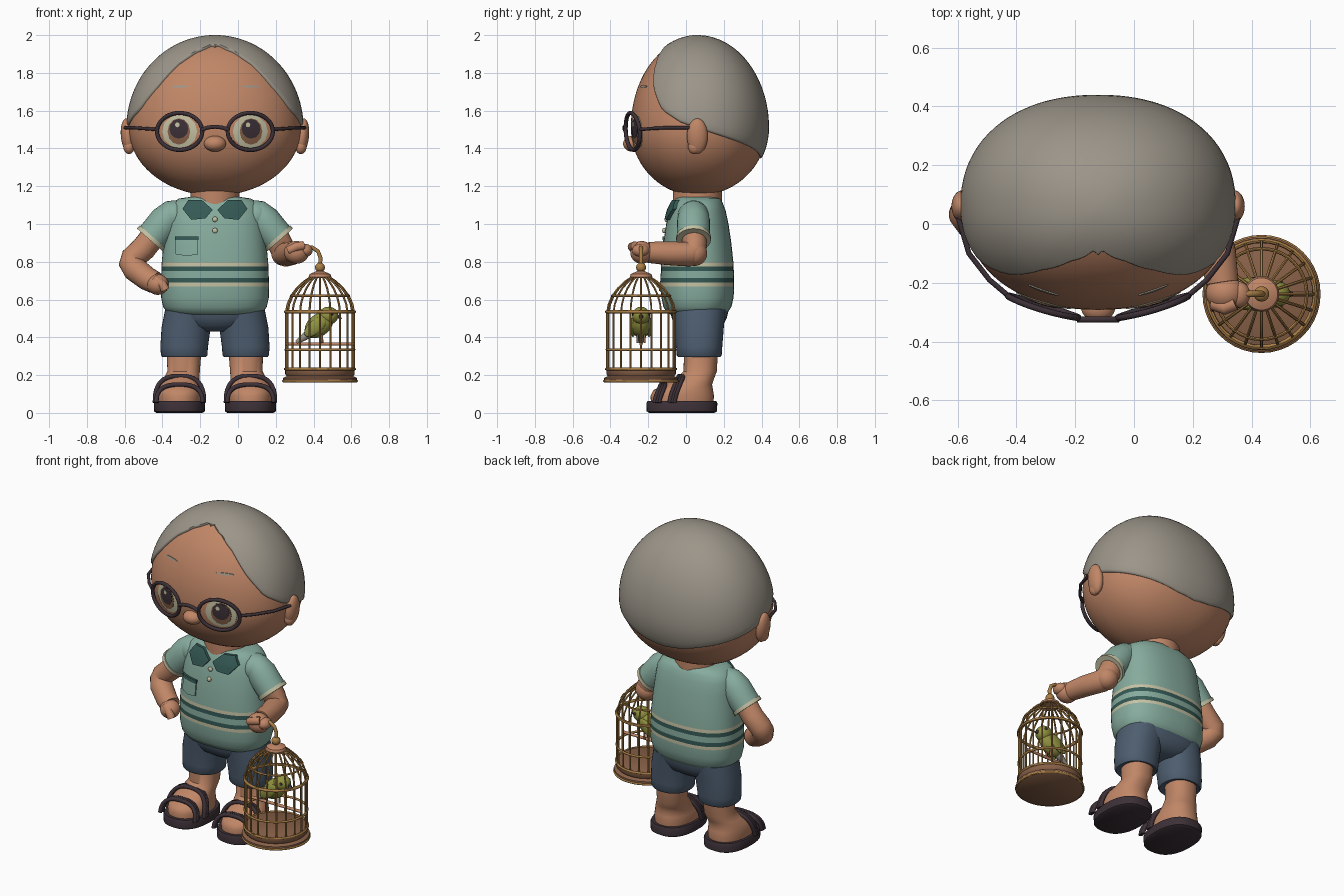
import bpy, bmesh, math
from math import sin, cos, pi, radians
from mathutils import Vector

if "Cube" in bpy.data.objects:
    bpy.data.objects.remove(bpy.data.objects["Cube"])

CX = -0.122  # body centre line


def material(name, *rgb):
    m = bpy.data.materials.new(name)
    m.use_nodes = True
    m.diffuse_color = (*rgb, 1)
    bsdf = m.node_tree.nodes["Principled BSDF"]
    bsdf.inputs["Base Color"].default_value = (*rgb, 1)
    bsdf.inputs["Roughness"].default_value = 0.8
    return m


skin = material("skin", .53, .24, .135)
grey = material("grey hair", .33, .30, .25)
green = material("shirt green", .24, .41, .34)
teal = material("dark teal", .035, .10, .09)
cream = material("cream", .56, .54, .37)
navy = material("shorts blue", .075, .11, .16)
dark = material("dark plum", .045, .03, .038)
brass = material("brass", .40, .21, .06)
brown = material("wood brown", .25, .12, .065)
olive = material("bird green", .28, .29, .05)


def finish(name, bm, *mats):
    bmesh.ops.recalc_face_normals(bm, faces=bm.faces)
    me = bpy.data.meshes.new(name)
    bm.to_mesh(me)
    bm.free()
    for m in mats:
        me.materials.append(m)
    ob = bpy.data.objects.new(name, me)
    bpy.context.collection.objects.link(ob)
    return ob


def skin_rings(bm, rings, rule=None):
    for i, (a, b) in enumerate(zip(rings, rings[1:])):
        for j in range(len(a)):
            k = (j + 1) % len(a)
            f = bm.faces.new((a[j], a[k], b[k], b[j]))
            f.material_index = rule(i) if rule else 0


def loft(name, rings, *mats, p=2.0, n=40, rule=None):
    """Stacked superellipse rings (z, cx, cy, hx, hy), capped."""
    bm, out = bmesh.new(), []
    for z, cx, cy, hx, hy in rings:
        row = []
        for j in range(n):
            c, s = cos(2 * pi * j / n), sin(2 * pi * j / n)
            row.append(bm.verts.new((cx + hx * math.copysign(abs(c) ** (2 / p), c),
                                     cy + hy * math.copysign(abs(s) ** (2 / p), s), z)))
        out.append(row)
    skin_rings(bm, out, rule)
    bm.faces.new(out[0])
    bm.faces.new(out[-1])
    return finish(name, bm, *mats)


def ball(name, c, r, mat, rot=(0, 0, 0)):
    bpy.ops.mesh.primitive_uv_sphere_add(segments=32, ring_count=20, location=c, rotation=rot)
    ob = bpy.context.object
    ob.name, ob.scale = name, r
    ob.data.materials.append(mat)
    return ob


def tube(name, paths, r, mat, radii=None, cyclic=False, res=3):
    """Sweep a round section along one or more paths."""
    cu = bpy.data.curves.new(name, "CURVE")
    cu.dimensions, cu.bevel_depth, cu.bevel_resolution, cu.use_fill_caps = "3D", r, res, True
    for path in paths:
        sp = cu.splines.new("POLY")
        sp.points.add(len(path) - 1)
        for i, q in enumerate(path):
            sp.points[i].co = (*q, 1)
            sp.points[i].radius = radii[i] if radii else 1
        sp.use_cyclic_u = cyclic
    tmp = bpy.data.objects.new(name + " path", cu)
    me = bpy.data.meshes.new_from_object(tmp)
    bpy.data.objects.remove(tmp)
    me.materials.clear()
    me.materials.append(mat)
    ob = bpy.data.objects.new(name, me)
    bpy.context.collection.objects.link(ob)
    return ob


def plate(name, outline, front, lift, mat):
    """Thin plate of a star-shaped (x, z) outline, laid on the surface front(x, z)."""
    pts = [Vector(a).lerp(Vector(b), t / 4) for a, b in zip(outline, outline[1:] + outline[:1]) for t in range(4)]
    mid = sum(pts, Vector((0, 0))) / len(pts)
    bm, rows = bmesh.new(), []
    for t, up in ((.02, lift), (.35, lift), (.7, lift), (1, lift), (1, -.004)):
        flat = [mid.lerp(q, t) for q in pts]
        rows.append([bm.verts.new((q.x, front(q.x, q.y) - up, q.y)) for q in flat])
    skin_rings(bm, rows)
    bm.faces.new(rows[0])
    return finish(name, bm, mat)


def oval(cx, cz, rx, rz, n=12):
    return [(cx + rx * cos(2 * pi * i / n), cz + rz * sin(2 * pi * i / n)) for i in range(n)]


def interp(table, v):
    for a, b in zip(table, table[1:]):
        if v <= b[0]:
            t = max(0, (v - a[0]) / (b[0] - a[0]))
            return [p + (q - p) * t for p, q in zip(a, b)]
    return table[-1]


# Head: squashed ellipsoid with separate front, back, upper and lower radii
HEAD, P = Vector((CX, .06, 1.51)), 2.2


def head_point(az, el, scale=1):
    d = Vector((cos(el) * sin(az), -cos(el) * cos(az), sin(el)))
    b, c = (.352 if d.y < 0 else .37), (.478 if d.z > 0 else .36)
    flat = (abs(d.x / .457) ** P + abs(d.y / b) ** P) ** (2 / P)
    return HEAD + d * scale * (flat + (d.z / c) ** 2) ** -.5


def face(x, z):
    c = .478 if z > 1.51 else .36
    w = max(0, 1 - ((z - 1.51) / c) ** 2) ** (P / 2) - abs((x - CX) / .457) ** P
    return .06 - .352 * max(0, w) ** (1 / P)


def dome(name, steps, edge, mat):
    """Surface from the crown down to an edge elevation; steps are (fraction, scale)."""
    bm = bmesh.new()
    rows = []
    for t, s in steps:
        rows.append([bm.verts.new(head_point(a, pi / 2 + (edge(a) - pi / 2) * t, s))
                     for a in (2 * pi * j / 96 for j in range(96))])
    skin_rings(bm, rows)
    bm.faces.new(rows[0])
    bm.faces.new(rows[-1])
    return finish(name, bm, mat)


dome("head", [(.005 + .99 * i / 40, 1) for i in range(41)], lambda a: -pi / 2, skin)

# Hair: hairline elevation by angle from the front, in degrees
HAIRLINE = [(0, 69), (6, 71), (28, 62), (42, 49), (53, 29), (65, 12), (79, 3.5),
            (95, -2), (135, -14.5), (160, -23), (180, -26)]


def hairline(a):
    a = math.degrees(a)
    return radians(interp(HAIRLINE, min(a, 360 - a))[1])


dome("hair", [(.005 + .975 * i / 24, 1.026) for i in range(25)] + [(.993, 1.02), (1, 1.008), (1, .97)],
     hairline, grey)

# Face
ball("nose", (CX, -.283, 1.425), (.058, .05, .042), skin)
for s, side in ((-1, "right"), (1, "left")):
    ex, ez = CX + s * .187, 1.49
    plate(side + "_eye_white", oval(ex, ez, .093, .09), face, .003, cream)
    plate(side + "_iris", oval(ex + s * .004, ez, .06, .07), face, .006, brown)
    plate(side + "_pupil", oval(ex + s * .004, ez + .014, .05, .052), face, .008, dark)
    plate(side + "_eye_glint", oval(ex - .012, ez + .035, .012, .013), face, .0095, cream)
    plate(side + "_eyebrow", oval(ex, 1.728, .05, .006), face, .004, grey)
    ball(side + "_ear", (CX + s * .462, .06, 1.465), (.036, .055, .094), skin, (0, s * .1, 0))
    ball(side + "_ear_lobe", (CX + s * .455, .045, 1.41), (.03, .035, .04), skin)
    rim = [(x, face(x, z) - .03, z) for x, z in oval(ex, ez, .12, .098, 40)]
    tube(side + "_glasses_rim", [rim], .011, dark, cyclic=True)
    tube(side + "_glasses_arm", [[(CX + s * x, y, z) for x, y, z in
         ((.305, -.245, 1.5), (.37, -.19, 1.505), (.44, -.1, 1.51), (.478, .03, 1.51))]], .009, dark)
tube("glasses_bridge", [[(CX + .07 * t, -.325, 1.515 - .015 * t * t) for t in (-1, -.5, 0, .5, 1)]], .011, dark)

# Neck and shirt
loft("neck", [(1.08, CX, .06, .13, .13), (1.2, CX, .06, .13, .13)], skin)
SHIRT = [(.515, .2, -.07, .19), (.53, .25, -.1, .22), (.56, .274, -.12, .24), (.61, .285, -.13, .252),
         (.67, .286, -.135, .255), (.69, .286, -.135, .255), (.715, .285, -.135, .255),
         (.75, .284, -.133, .253), (.775, .283, -.132, .252), (.795, .282, -.131, .251),
         (.9, .272, -.12, .24), (1, .26, -.105, .225), (1.07, .25, -.085, .21),
         (1.11, .23, -.068, .195), (1.135, .19, -.055, .18), (1.145, .12, -.04, .15)]
STRIPES = {4: 2, 5: 1, 7: 1, 8: 2}
loft("shirt", [(z, CX, (f + b) / 2, hx, (b - f) / 2) for z, hx, f, b in SHIRT],
     green, teal, cream, p=2.4, n=56, rule=lambda i: STRIPES.get(i, 0))


def chest(x, z):
    _, hx, f, b = interp(SHIRT, z)
    return (f + b) / 2 - (b - f) / 2 * max(0, 1 - abs((x - CX) / hx) ** 2.4) ** (1 / 2.4)


for s, side in ((-1, "right"), (1, "left")):
    flap = [(.012, 1.075), (.05, 1.03), (.125, 1.022), (.172, 1.08), (.14, 1.128), (.07, 1.128)]
    plate(side + "_collar", [(CX + s * x, z) for x, z in flap], chest, .018, teal)
for z in (1.025, .965):
    ball("button", (CX, chest(CX, z) - .006, z), (.014, .01, .014), cream)
plate("pocket", [(-.33, .84), (-.27, .83), (-.212, .84), (-.212, .92), (-.33, .92)], chest, .009, green)
plate("pocket_trim", [(-.333, .915), (-.209, .915), (-.209, .935), (-.333, .935)], chest, .013, teal)

# Sleeves
for s, side in ((-1, "right"), (1, "left")):
    at = lambda x, z: (CX + s * x, .04, z)
    tube(side + "_sleeve", [[at(.17, 1.085), at(.215, 1.06), at(.26, 1.015), at(.30, .965), at(.34, .92)]],
         .088, green, (.55, .85, 1, 1, .98), res=8)
    ball(side + "_shoulder", at(.215, 1.04), (.085, .085, .085), green)
    tube(side + "_cuff", [[at(.329, .932), at(.344, .915)]], .092, cream, res=8)

# Arms and hands
tube("right_arm", [[(-.43, .04, .96), (-.5, .045, .87), (-.555, .045, .82), (-.565, .035, .79),
                    (-.545, .01, .76), (-.48, -.03, .71), (-.44, -.05, .69)]],
     .066, skin, (1, 1, 1, 1, 1, .95, .9), res=8)
ball("right_hand", (-.425, -.075, .68), (.058, .06, .055), skin)
tube("right_thumb", [[(-.44, -.1, .71), (-.40, -.12, .68), (-.385, -.12, .65)]], .024, skin)
tube("left_arm", [[(.19, .04, .96), (.225, .045, .89), (.245, .04, .85), (.255, .01, .84),
                   (.285, -.1, .845), (.3, -.2, .85)]],
     .066, skin, (1, 1, 1, 1, .95, .85), res=8)
ball("left_elbow", (.243, .045, .845), (.067, .067, .067), skin)
ball("left_hand", (.31, -.235, .85), (.066, .06, .06), skin)
tube("left_thumb", [[(.27, -.27, .86), (.31, -.285, .88), (.345, -.27, .885)]], .024, skin)
ball("left_fingers", (.355, -.24, .86), (.04, .045, .035), skin)

# Shorts, legs and sandals
loft("shorts_seat", [(.43, CX, .07, .09, .08), (.46, CX, .07, .19, .125), (.5, CX, .07, .245, .145),
                     (.54, CX, .07, .262, .155), (.58, CX, .07, .26, .155)], navy, p=2.4)
for s, side in ((-1, "right"), (1, "left")):
    lx, fx = CX + s * .163, CX + s * .188
    loft(side + "_shorts_leg", [(.3, lx, .07, .1, .095), (.295, lx, .07, .115, .112), (.305, lx, .07, .123, .119),
                                (.35, lx, .07, .126, .122), (.45, lx - s * .01, .07, .13, .13),
                                (.55, lx - s * .03, .07, .13, .14)], navy, p=2.2)
    loft(side + "_leg", [(.05, fx, -.02, .113, .165), (.09, fx, -.02, .118, .168), (.12, fx, -.015, .114, .158),
                         (.15, fx, .01, .105, .128), (.18, fx - s * .01, .045, .095, .103),
                         (.22, lx + s * .003, .075, .086, .088), (.34, lx, .08, .092, .09)], skin, p=2.2)
    loft(side + "_sandal_sole", [(0, fx, -.022, .122, .173), (.008, fx, -.022, .134, .186),
                                 (.05, fx, -.022, .136, .188), (.062, fx, -.022, .13, .182)], dark, p=2.4)
    for y, lean, w, h in ((-.155, .035, .122, .095), (-.075, .05, .13, .14)):
        arcs = [[(fx + w * math.copysign(abs(cos(a)) ** .75, cos(a)), y + dy + lean * sin(a),
                  .055 + h * sin(a) ** .75) for a in (pi * i / 16 for i in range(17))]
                for dy in (-.012, 0, .012)]
        tube(side + "_sandal_strap", arcs, .012, dark)

# Bird cage
GX, GY = .434, -.238


def around(r, z, a):
    return (GX + r * cos(a), GY + r * sin(a), z)


loft("cage_base", [(z, GX, GY, r, r) for z, r in
                   ((.16, .19), (.165, .196), (.185, .196), (.195, .176), (.205, .184), (.23, .184), (.235, .175))], brown)
BAR = [(.23, .18), (.53, .18), (.575, .172), (.62, .152), (.66, .122), (.695, .085), (.725, .04)]
tube("cage_bars", [[around(r, z, 2 * pi * i / 20) for z, r in BAR] for i in range(20)], .0055, brass, res=1)
for z, r, t in ((.168, .194, .007), (.232, .184, .007), (.335, .181, .007), (.535, .182, .009), (.62, .154, .006)):
    tube("cage_hoop", [[around(r, z, 2 * pi * i / 40) for i in range(40)]], t, brass, cyclic=True, res=2)
loft("cage_cap", [(z, GX, GY, r, r) for z, r in ((.715, .055), (.72, .06), (.735, .055), (.75, .02))], skin)
ball("cage_knob", (GX, GY, .77), (.026, .026, .026), brass)
tube("cage_hook", [[(GX, GY, .78), (GX + .003, GY, .82), (GX - .01, GY, .855), (GX - .04, GY, .875),
                    (GX - .08, GY, .875), (GX - .11, GY, .86)]], .011, brass)
tube("cage_perch", [[(GX - .18, GY, .365), (GX + .18, GY, .365)]], .009, skin)

# Bird
ball("bird_body", (GX - .005, GY, .465), (.085, .05, .058), olive, (0, radians(-38), 0))
ball("bird_head", (GX + .045, GY, .515), (.052, .047, .047), olive)
tube("bird_tail", [[(GX - .04, GY, .435), (GX - .085, GY, .40), (GX - .125, GY, .372)]], .03, grey, (1, .65, .35))
tube("bird_beak", [[(GX + .088, GY, .512), (GX + .115, GY, .5)]], .015, dark, (1, .15))
for s, side in ((-1, "right"), (1, "left")):
    ball(side + "_bird_wing", (GX - .025, GY + s * .042, .455), (.07, .015, .036), olive, (0, radians(-40), 0))
    ball(side + "_bird_eye", (GX + .063, GY + s * .041, .525), (.009, .008, .009), dark)
    tube(side + "_bird_leg", [[(GX + .01, GY + s * .02, .43), (GX + .012, GY + s * .018, .37)]], .006, brown)

# Smooth shading with sharp edges kept
bpy.ops.object.select_all(action="DESELECT")
for ob in bpy.context.collection.objects:
    if ob.type == "MESH":
        ob.select_set(True)
        bpy.context.view_layer.objects.active = ob
bpy.ops.object.shade_smooth_by_angle(angle=radians(45))
